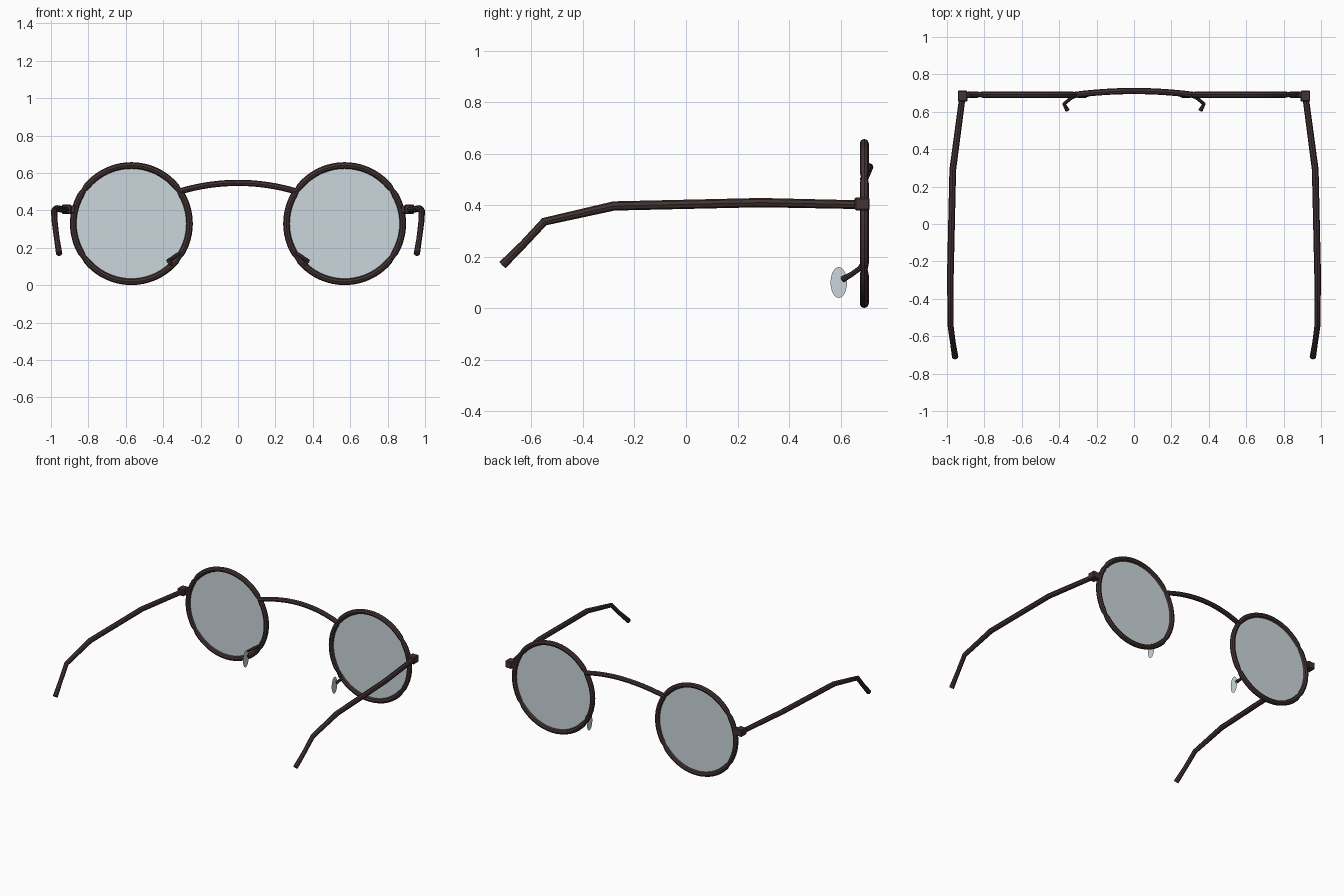
import bpy, bmesh, math
from mathutils import Vector

if "Cube" in bpy.data.objects:
    bpy.data.objects.remove(bpy.data.objects["Cube"])

def material(name, rgba):
    m = bpy.data.materials.new(name)
    m.diffuse_color = rgba
    m.use_nodes = True
    m.node_tree.nodes["Principled BSDF"].inputs["Base Color"].default_value = m.diffuse_color
    return m

FRAME = material("dark brown metal", (0.056, 0.034, 0.033, 1))
GLASS = material("grey blue glass", (0.60, 0.675, 0.71, 0.6))

RIM_X, RIM_Y, RIM_Z, RIM_R = 0.57, 0.692, 0.329, 0.311

def add_mesh(name, me, mat, smooth=True):
    me.materials.clear()
    me.materials.append(mat)
    ob = bpy.data.objects.new(name, me)
    bpy.context.collection.objects.link(ob)
    if smooth:
        bpy.ops.object.select_all(action='DESELECT')
        ob.select_set(True)
        bpy.context.view_layer.objects.active = ob
        bpy.ops.object.shade_smooth_by_angle(angle=math.radians(40))
    return ob

def tube(name, pts, radii, mat, cyclic=False):
    """Round bar along a path, with a radius per point."""
    cu = bpy.data.curves.new(name, 'CURVE')
    cu.dimensions = '3D'
    cu.bevel_depth = 1.0
    cu.bevel_resolution = 2
    cu.use_fill_caps = True
    sp = cu.splines.new('POLY')
    sp.points.add(len(pts) - 1)
    for p, co, r in zip(sp.points, pts, radii):
        p.co = (*co, 1)
        p.radius = r
    sp.use_cyclic_u = cyclic
    tmp = bpy.data.objects.new(name + "_path", cu)
    bpy.context.collection.objects.link(tmp)
    dg = bpy.context.evaluated_depsgraph_get()
    me = bpy.data.meshes.new_from_object(tmp.evaluated_get(dg))
    bpy.data.objects.remove(tmp)
    return add_mesh(name, me, mat)

def disc(name, centre, u, v, mat, n=48):
    """Thin flat ellipse spanned by the half axes u and v."""
    bm = bmesh.new()
    c, u, v = Vector(centre), Vector(u), Vector(v)
    bm.faces.new([bm.verts.new(c + u * math.cos(2 * math.pi * i / n) + v * math.sin(2 * math.pi * i / n))
                  for i in range(n)])
    me = bpy.data.meshes.new(name)
    bm.to_mesh(me)
    bm.free()
    return add_mesh(name, me, mat, smooth=False)

def block(name, centre, size, mat, bevel):
    bm = bmesh.new()
    bmesh.ops.create_cube(bm, size=1)
    for w in bm.verts:
        w.co = Vector(centre) + Vector([a * b for a, b in zip(w.co, size)])
    bmesh.ops.bevel(bm, geom=bm.edges[:], offset=bevel, segments=1, affect='EDGES')
    me = bpy.data.meshes.new(name)
    bm.to_mesh(me)
    bm.free()
    return add_mesh(name, me, mat, smooth=False)

for side, s in (("left", -1), ("right", 1)):
    # round rim, slightly pinched at four spots
    n = 72
    pts, radii = [], []
    for i in range(n):
        deg = i * 360 / n
        a = math.radians(deg)
        pts.append((s * (RIM_X + RIM_R * math.cos(a)), RIM_Y, RIM_Z + RIM_R * math.sin(a)))
        radii.append(0.013 if deg in (35, 145, 215, 325) else 0.0175)
    tube(side + "_rim", pts, radii, FRAME, cyclic=True)

    # lens
    disc(side + "_lens", (s * RIM_X, RIM_Y, RIM_Z), (RIM_R, 0, 0), (0, 0, RIM_R), GLASS)

    # hinge block with its short lug
    block(side + "_hinge", (s * 0.916, 0.684, 0.405), (0.052, 0.058, 0.05), FRAME, 0.005)
    block(side + "_hinge_lug", (s * 0.888, 0.69, 0.405), (0.04, 0.034, 0.044), FRAME, 0.005)

    # temple arm, bending down behind the ear
    arm = [(0.918, 0.675, 0.402), (0.969, 0.29, 0.41), (0.982, -0.28, 0.397),
           (0.980, -0.55, 0.336), (0.969, -0.63, 0.25), (0.956, -0.712, 0.168)]
    tube(side + "_temple", [(s * x, y, z) for x, y, z in arm],
         [0.017, 0.018, 0.018, 0.016, 0.015, 0.017], FRAME)

    # nose pad and its bent wire
    wire = [(0.297, 0.69, 0.180), (0.335, 0.675, 0.155), (0.374, 0.642, 0.131), (0.356, 0.608, 0.112)]
    tube(side + "_pad_wire", [(s * x, y, z) for x, y, z in wire], [0.009, 0.010, 0.010, 0.012], FRAME)
    disc(side + "_nose_pad", (s * 0.353, 0.593, 0.10), (0, 0.032, 0), (0, 0, 0.06), GLASS, 24)

# arched bridge
bridge = []
for i in range(17):
    t = -1 + i / 8
    bridge.append((0.312 * t, 0.711 - 0.02 * t * t, 0.547 - 0.046 * t * t))
tube("bridge", bridge, [0.0165] * 17, FRAME)
